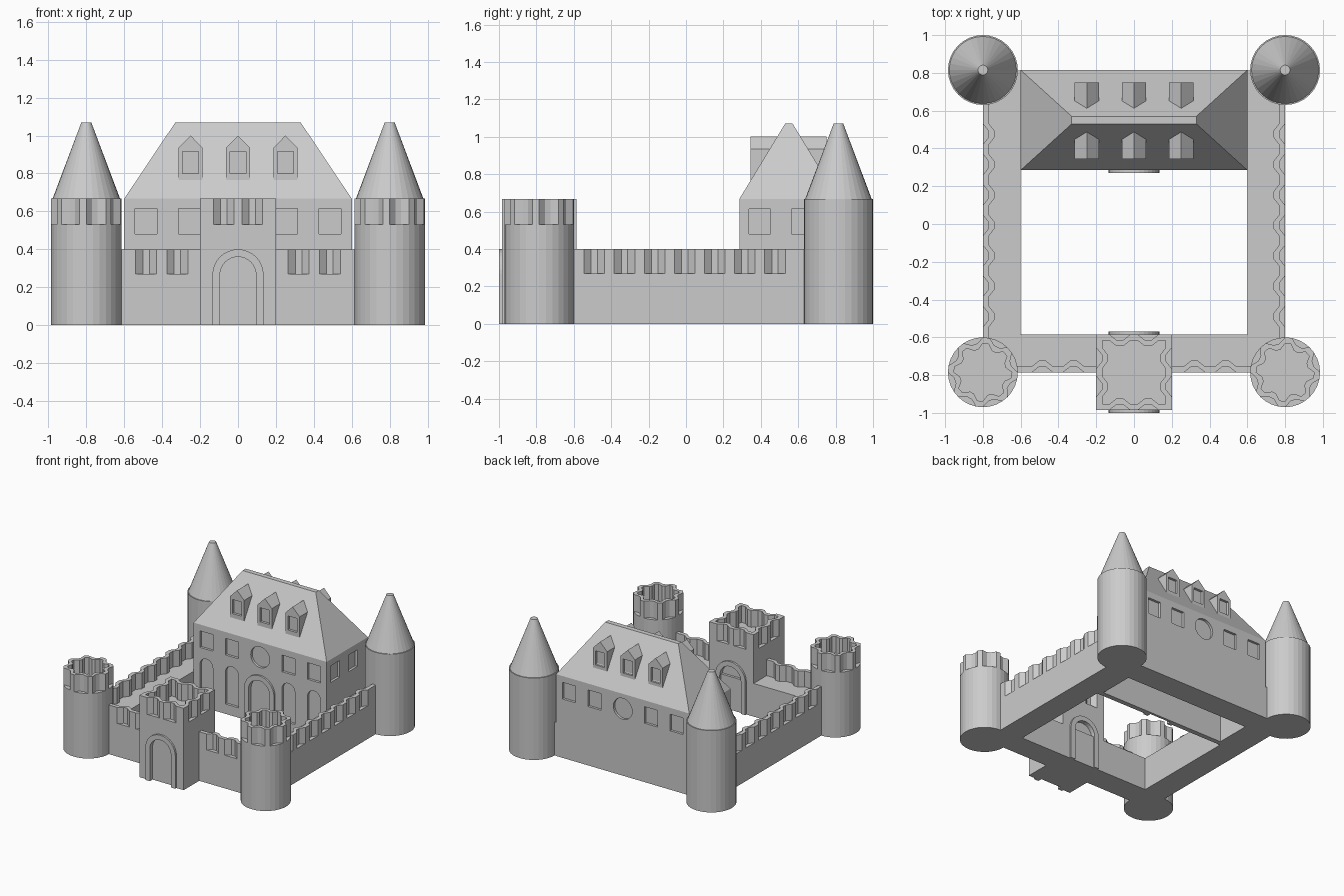
import bpy, bmesh
from math import sin, cos, pi

cube = bpy.data.objects.get("Cube")
if cube:
    bpy.data.objects.remove(cube, do_unlink=True)

stone = bpy.data.materials.new("grey stone")
stone.use_nodes = True
GREY = (0.6, 0.6, 0.6, 1)
stone.diffuse_color = GREY
stone.node_tree.nodes["Principled BSDF"].inputs["Base Color"].default_value = GREY

# Plane mappings: profile (u, v) extruded along w
XY = lambda u, v, w: (u, v, w)
XZ = lambda u, v, w: (u, w, v)
YZ = lambda u, v, w: (w, u, v)


def finish(name, bm):
    bmesh.ops.recalc_face_normals(bm, faces=bm.faces)
    mesh = bpy.data.meshes.new(name)
    bm.to_mesh(mesh)
    bm.free()
    mesh.materials.append(stone)
    ob = bpy.data.objects.new(name, mesh)
    bpy.context.scene.collection.objects.link(ob)
    return ob


def prism(bm, pts, lo, hi, plane):
    a = [bm.verts.new(plane(u, v, lo)) for u, v in pts]
    b = [bm.verts.new(plane(u, v, hi)) for u, v in pts]
    bm.faces.new(a)
    bm.faces.new(b)
    for i in range(len(a)):
        j = (i + 1) % len(a)
        bm.faces.new((a[i], a[j], b[j], b[i]))


def band(name, outer, inner, lo, hi, plane=XY, closed=True):
    """A wall between two matching outlines."""
    bm = bmesh.new()
    rows = []
    for o, i in zip(outer, inner):
        corners = [(o, lo), (o, hi), (i, hi), (i, lo)]
        rows.append([bm.verts.new(plane(*p, w)) for p, w in corners])
    n = len(rows)
    for k in range(n if closed else n - 1):
        a, b = rows[k], rows[(k + 1) % n]
        for c in range(4):
            d = (c + 1) % 4
            bm.faces.new((a[c], a[d], b[d], b[c]))
    if not closed:
        bm.faces.new(rows[0])
        bm.faces.new(rows[-1])
    return finish(name, bm)


def rect(u0, u1, v0, v1):
    return [(u0, v0), (u1, v0), (u1, v1), (u0, v1)]


def circle(u, v, r, n=32):
    return [(u + r * cos(2 * pi * k / n), v + r * sin(2 * pi * k / n)) for k in range(n)]


def arch(u, half, base, top, n=16):
    curve = [(u + half * cos(pi * k / n), top - half + half * sin(pi * k / n)) for k in range(n + 1)]
    return [(u + half, base)] + curve + [(u - half, base)]


def block(name, pts, lo, hi, plane=XY):
    bm = bmesh.new()
    prism(bm, pts, lo, hi, plane)
    return finish(name, bm)


def carve(ob, cuts):
    """Cut every listed prism out of the object."""
    bm = bmesh.new()
    for cut in cuts:
        prism(bm, *cut)
    cutter = finish("cutter", bm)
    cutter.hide_render = True
    mod = ob.modifiers.new("recesses", 'BOOLEAN')
    mod.operation, mod.solver, mod.object = 'DIFFERENCE', 'EXACT', cutter
    bpy.context.view_layer.objects.active = ob
    bpy.ops.object.modifier_apply(modifier=mod.name)
    bpy.data.objects.remove(cutter, do_unlink=True)


def frustum(name, base, top, z0, z1):
    bm = bmesh.new()
    a = [bm.verts.new((x, y, z0)) for x, y in base]
    b = [bm.verts.new((x, y, z1)) for x, y in top]
    bm.faces.new(a)
    bm.faces.new(b)
    for i in range(len(a)):
        j = (i + 1) % len(a)
        bm.faces.new((a[i], a[j], b[j], b[i]))
    return finish(name, bm)


TX, FRONT, BACK, R = 0.8, -0.785, 0.815, 0.185
WALK, WALL, DECK, EAVE, PEAK = 0.27, 0.4, 0.53, 0.667, 1.07
DENT, THICK = 0.03, 0.032


def notches(starts):
    """Profile (along, inward) of notches beginning at each start."""
    steps = [(0, 0), (0.038, DENT), (0.072, DENT), (0.11, 0)]
    return [(s + ds, d) for s in starts for ds, d in steps]


# Curtain wall ring
band("curtain_wall", rect(-TX, TX, FRONT, BACK - 0.002),
     rect(-0.6, 0.6, -0.585, 0.615), 0, WALK)

# Notched parapets on the curtain walls
side = [(-0.62, 0)] + notches([-0.545 + 0.161 * k for k in range(7)]) + [(0.66, 0)]
front = [(0.2, 0)] + notches([0.265, 0.43]) + [(0.63, 0)]
for s, label in ((1, "left"), (-1, "right")):
    band(label + "_parapet", [(s * (TX - d), y) for y, d in side],
         [(s * (TX - d - THICK), y) for y, d in side], WALK, WALL, closed=False)
    band(label + "_front_parapet", [(s * x, FRONT + d) for x, d in front],
         [(s * x, FRONT + d + THICK) for x, d in front], WALK, WALL, closed=False)

    # Corner towers: open battlements in front, cones behind
    block(label + "_front_tower", circle(s * TX, FRONT, R), 0, DECK)
    radii = [R - (DENT if k % 4 in (1, 2) else 0) for k in range(32)]
    rings = [[(s * TX + (r - t) * cos(pi * k / 16), FRONT + (r - t) * sin(pi * k / 16))
              for k, r in enumerate(radii)] for t in (0, THICK)]
    band(label + "_front_battlement", *rings, DECK, EAVE)
    block(label + "_back_tower", circle(s * TX, BACK, R), 0, EAVE)
    frustum(label + "_tower_cone", circle(s * TX, BACK, R - 0.007),
            circle(s * TX, BACK, 0.026), EAVE, PEAK)

# Gatehouse with a recessed door on both faces
GY, GH = -0.785, 0.2
gate = block("gatehouse", rect(-GH, GH, GY - GH, GY + GH), 0, DECK)
door = arch(0, 0.095, -0.1, 0.36)
carve(gate, [(door, GY - GH - 0.1, GY - GH + 0.02, XZ),
             (door, GY + GH - 0.02, GY + GH + 0.1, XZ)])

# Gatehouse battlement, one side turned four times
edge = notches([-0.13, 0.02])
outer = [(-GH, -GH)] + [(u, -GH + d) for u, d in edge]
inner = [(-GH + THICK, -GH + THICK)] + [(u, -GH + d + THICK) for u, d in edge]


def turned(pts):
    loop = []
    for c, s in ((1, 0), (0, 1), (-1, 0), (0, -1)):
        loop += [(u * c - v * s, GY + u * s + v * c) for u, v in pts]
    return loop


band("gatehouse_battlement", turned(outer), turned(inner), DECK, EAVE)

# Main hall, hollow from below, with recessed windows
Y0, Y1, DEEP = 0.285, BACK, 0.02
hall = block("hall", rect(-0.6, 0.6, Y0, Y1), 0, EAVE)
carve(hall, [(rect(-0.57, 0.57, 0.325, 0.615), -0.1, 0.63, XY)])
into_front, into_back = (Y0 - 0.1, Y0 + DEEP, XZ), (Y1 - DEEP, Y1 + 0.1, XZ)
cuts = [(door, *into_front)]
for x in (-0.485, -0.255, 0.255, 0.485):
    pane = rect(x - 0.058, x + 0.058, 0.48, 0.615)
    cuts += [(pane, *into_front), (pane, *into_back),
             (arch(x, 0.058, 0.08, 0.4), *into_front)]
for span in (into_front, into_back):
    cuts.append((circle(0, 0.545, 0.085), *span))
for y in (0.395, 0.622):
    pane = rect(y - 0.058, y + 0.058, 0.48, 0.615)
    cuts += [(pane, 0.6 - DEEP, 0.7, YZ), (pane, -0.7, -0.6 + DEEP, YZ)]
carve(hall, cuts)

# Door frames
for name, lo, hi in (("gate_front_frame", -1.0, GY - GH), ("gate_back_frame", GY + GH, -0.57),
                     ("hall_door_frame", 0.27, Y0)):
    band(name, arch(0, 0.135, 0, 0.4), arch(0, 0.095, 0, 0.36), lo, hi, XZ, closed=False)

# Hipped roof and dormers running through it
frustum("roof", rect(-0.6, 0.6, Y0, Y1), rect(-0.33, 0.33, 0.53, 0.57), EAVE, PEAK)
for x, label in ((-0.25, "right"), (0, "middle"), (0.25, "left")):
    gable = [(x - 0.064, 0.72), (x + 0.064, 0.72), (x + 0.064, 0.935), (x, 1.0), (x - 0.064, 0.935)]
    dormer = block(label + "_dormer", gable, 0.345, 0.75, XZ)
    pane = rect(x - 0.042, x + 0.042, 0.8, 0.915)
    carve(dormer, [(pane, 0.3, 0.345 + DEEP, XZ), (pane, 0.75 - DEEP, 0.8, XZ)])
